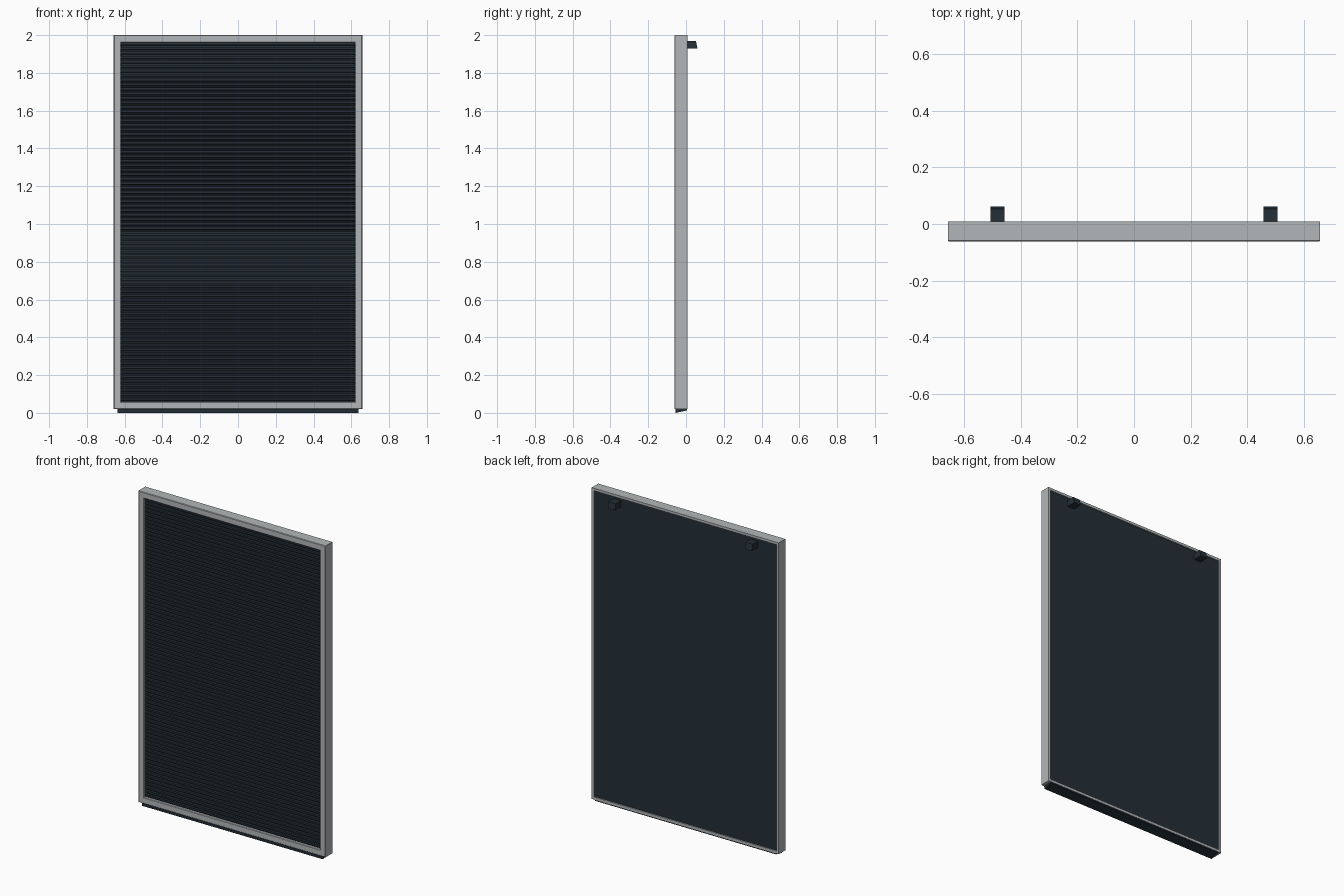
import bpy, bmesh
from mathutils import Vector

if "Cube" in bpy.data.objects:
    bpy.data.objects.remove(bpy.data.objects["Cube"])


def material(name, rgb):
    m = bpy.data.materials.new(name)
    m.diffuse_color = (*rgb, 1)
    m.use_nodes = True
    m.node_tree.nodes["Principled BSDF"].inputs["Base Color"].default_value = m.diffuse_color
    return m


GREY = material("brushed grey", (0.45, 0.47, 0.48))
DARK = material("slate black", (0.018, 0.029, 0.038))


def finish(name, bm, mat):
    bmesh.ops.recalc_face_normals(bm, faces=bm.faces)
    me = bpy.data.meshes.new(name)
    bm.to_mesh(me)
    bm.free()
    me.materials.append(mat)
    ob = bpy.data.objects.new(name, me)
    bpy.context.collection.objects.link(ob)
    return ob


def extrude_x(name, profile, x0, x1, mat):
    """Extrude a closed (y, z) profile from x0 to x1."""
    bm = bmesh.new()
    face = bm.faces.new([bm.verts.new((x0, y, z)) for y, z in profile])
    geom = bmesh.ops.extrude_face_region(bm, geom=[face])["geom"]
    verts = [v for v in geom if isinstance(v, bmesh.types.BMVert)]
    bmesh.ops.translate(bm, verts=verts, vec=Vector((x1 - x0, 0, 0)))
    return finish(name, bm, mat)


# Mitred frame: a moulding section swept round four corners
# (inset from the outer edge, y)
W, Z0, Z1 = 0.658, 0.02, 2.0
FRONT, BACK = -0.061, 0.008
section = [(0, BACK), (0, FRONT + 0.003), (0.003, FRONT), (0.036, FRONT),
           (0.039, FRONT + 0.003), (0.039, -0.03), (0.016, -0.03), (0.016, BACK)]
bm = bmesh.new()
rings = []
for sx, top in ((-1, 0), (1, 0), (1, 1), (-1, 1)):
    rings.append([bm.verts.new((sx * (W - d), y, Z1 - d if top else Z0 + d))
                  for d, y in section])
n = len(section)
for i in range(4):
    a, b = rings[i], rings[(i + 1) % 4]
    for j in range(n):
        k = (j + 1) % n
        bm.faces.new((a[j], a[k], b[k], b[j]))
finish("frame", bm, GREY)

# Ribbed insert: square grooves along a single profile
RIBS = 80
bottom, top = Z0 + 0.038, Z1 - 0.038
pitch = (top - bottom) / RIBS
rib_y, groove_y, base_y = -0.053, -0.043, -0.025
profile = [(base_y, top), (base_y, bottom)]
for i in range(RIBS):
    z = bottom + i * pitch
    profile += [(groove_y, z), (groove_y, z + pitch * 0.3),
                (rib_y, z + pitch * 0.4), (rib_y, z + pitch * 0.9)]
profile.append((groove_y, top))
extrude_x("ribbed_insert", profile, -W + 0.038, W - 0.038, DARK)

# Backing sheet, set slightly into the rear of the frame
bx, b0, b1 = W - 0.016, Z0 + 0.016, Z1 - 0.016
extrude_x("backing_sheet", [(-0.026, b0), (0.001, b0), (0.001, b1), (-0.026, b1)],
          -bx, bx, DARK)

# Wedge strip under the frame
extrude_x("bottom_strip", [(-0.057, 0.021), (-0.055, 0.0), (0.006, 0.013),
                           (0.006, 0.021)], -0.637, 0.637, DARK)

# Two wall hangers with a sloping rear face
for side, x in (("left", -0.482), ("right", 0.482)):
    extrude_x(side + "_hanger", [(0.0, 1.928), (0.061, 1.928), (0.053, 1.968),
                                 (0.0, 1.968)], x - 0.025, x + 0.025, DARK)
